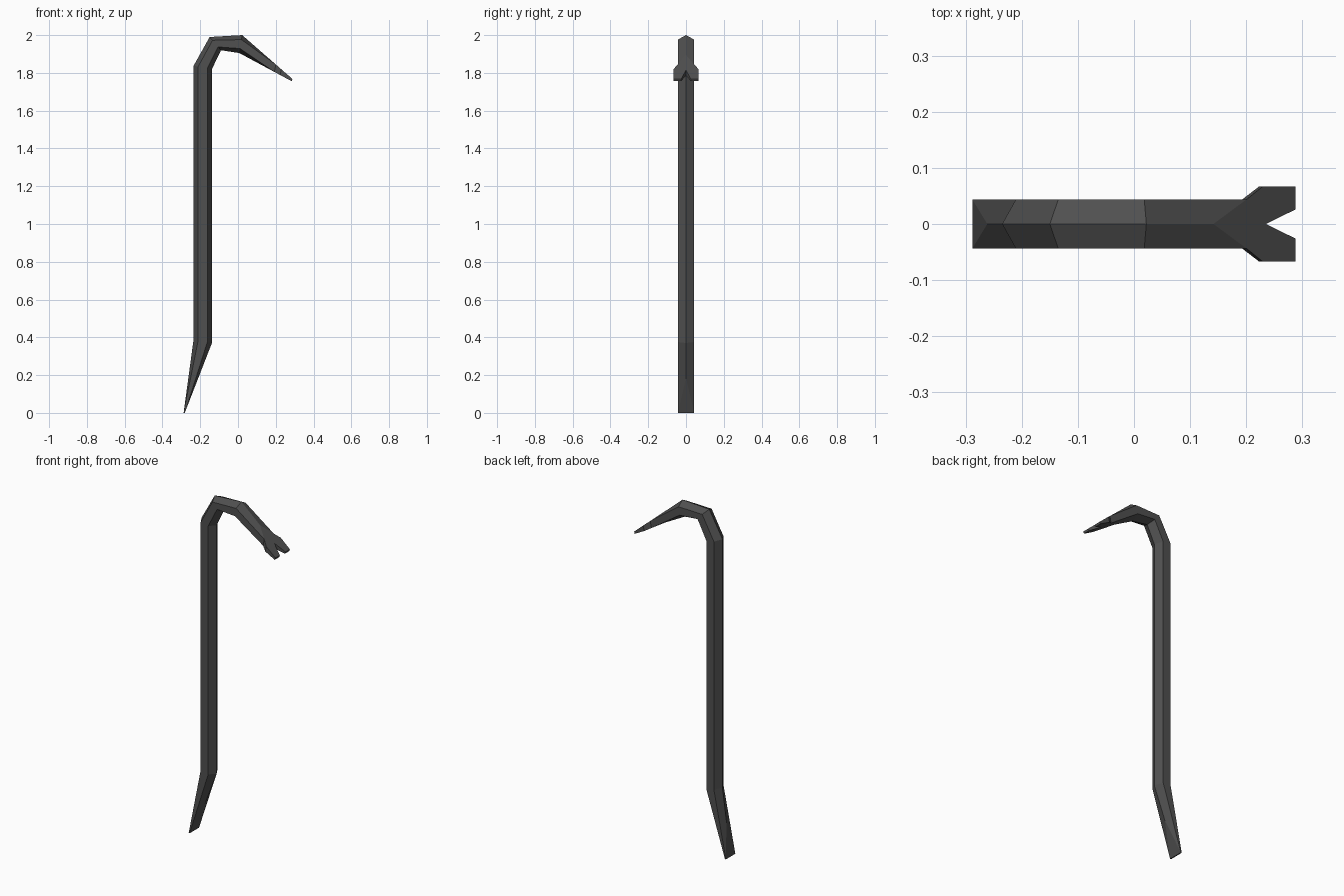
import bpy
import bmesh
from mathutils import Vector

cube = bpy.data.objects.get("Cube")
if cube:
    bpy.data.objects.remove(cube, do_unlink=True)

HALF = 0.0435  # half width of the hexagonal bar

steel = bpy.data.materials.new("dark_steel")
steel.use_nodes = True
colour = (0.08, 0.08, 0.08, 1)
steel.diffuse_color = colour
bsdf = steel.node_tree.nodes["Principled BSDF"]
bsdf.inputs["Base Color"].default_value = colour
bsdf.inputs["Roughness"].default_value = 0.7

bm = bmesh.new()


def point(xz, y=0.0):
    return bm.verts.new((xz[0], y, xz[1]))


def half_ring(outer, inner):
    """Half of a hexagonal section: outer ridge, two side corners, inner ridge."""
    o, i = Vector(outer), Vector(inner)
    return [point(o), point(o.lerp(i, 0.25), HALF),
            point(o.lerp(i, 0.75), HALF), point(i)]


# Bar bends, as outer and inner ridge positions in the x-z plane
bends = [
    ((-0.235, 0.39), (-0.138, 0.37)),
    ((-0.235, 1.838), (-0.138, 1.82)),
    ((-0.15, 1.99), (-0.09, 1.92)),
    ((0.022, 2.0), (0.007, 1.905)),
]
rings = [half_ring(o, i) for o, i in bends]

# Chisel foot: the ridges end halfway, the side corners run to the edge
tip_o, tip_i = Vector((-0.288, 0)), Vector((-0.282, 0))
foot = [point(Vector(bends[0][0]).lerp(tip_o, 0.5)), point(tip_o, HALF),
        point(tip_i, HALF), point(Vector(bends[0][1]).lerp(tip_i, 0.5))]
mid_o, mid_i = point(tip_o), point(tip_i)
bm.faces.new((foot[0], foot[1], mid_o))
bm.faces.new((foot[3], mid_i, foot[2]))
bm.faces.new((mid_o, foot[1], foot[2], mid_i))

# Claw: half outline as (fraction along the taper, y), from ridge end to notch
outline = [(0.45, 0), (0.67, HALF), (0.78, 0.067), (1, 0.067), (1, 0.026), (0.80, 0)]
ends = ((0.288, 1.768), (0.284, 1.756))
top, bottom = [
    [point(Vector(start).lerp(Vector(end), t), y) for t, y in outline]
    for start, end in zip(bends[-1], ends)
]
bm.faces.new(top)
bm.faces.new(bottom[::-1])
for k in range(1, len(outline) - 1):
    bm.faces.new((top[k], bottom[k], bottom[k + 1], top[k + 1]))
claw = [top[0], top[1], bottom[1], bottom[0]]

# Skin the bar from foot to claw
rings = [foot] + rings + [claw]
for a, b in zip(rings, rings[1:]):
    for k in range(3):
        bm.faces.new((a[k], b[k], b[k + 1], a[k + 1]))

# Mirror across the centre plane
half = list(bm.verts) + list(bm.edges) + list(bm.faces)
bmesh.ops.mirror(bm, geom=half, axis='Y', merge_dist=0.0005)
bmesh.ops.recalc_face_normals(bm, faces=bm.faces)

mesh = bpy.data.meshes.new("crowbar")
bm.to_mesh(mesh)
bm.free()
mesh.materials.append(steel)
bpy.context.collection.objects.link(bpy.data.objects.new("crowbar", mesh))
